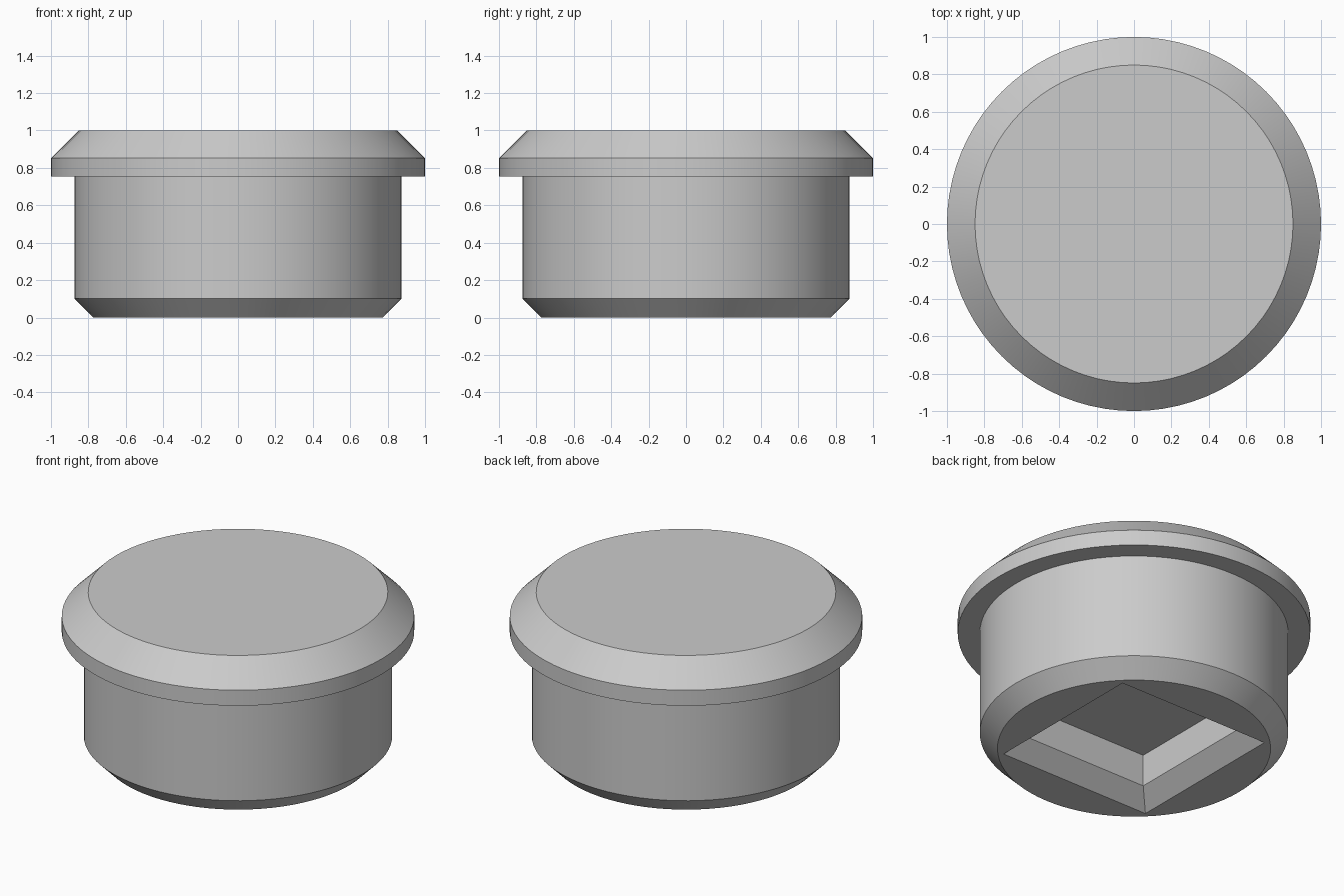
import bpy, bmesh, math

if "Cube" in bpy.data.objects:
    bpy.data.objects.remove(bpy.data.objects["Cube"])

SEGMENTS = 80
# Outer silhouette as (radius, height), bottom to top
PROFILE = [(0.775, 0), (0.875, 0.102), (0.875, 0.755), (1, 0.755), (1, 0.852), (0.85, 1)]
# Square socket as (half side, height), mouth to roof
SOCKET = [(0.525, 0), (0.425, 0.1), (0.425, 0.3)]


def ring(bm, radius, z, count, turn=0.0):
    angles = [turn + 2 * math.pi * i / count for i in range(count)]
    return [bm.verts.new((radius * math.cos(a), radius * math.sin(a), z)) for a in angles]


def bridge(bm, rings):
    for a, b in zip(rings, rings[1:]):
        for i in range(len(a)):
            j = (i + 1) % len(a)
            bm.faces.new((a[i], a[j], b[j], b[i]))


def loop_edges(bm, verts):
    return [bm.edges.get((v, verts[i - 1])) for i, v in enumerate(verts)]


bm = bmesh.new()
# Turned body with flange and flat top
outer = [ring(bm, r, z, SEGMENTS) for r, z in PROFILE]
bridge(bm, outer)
bm.faces.new(outer[-1])

# Chamfered square socket in the underside
inner = [ring(bm, s * math.sqrt(2), z, 4, math.pi / 4) for s, z in SOCKET]
bridge(bm, inner)
bm.faces.new(inner[-1])

# Flat underside between the rim and the socket mouth
bmesh.ops.triangle_fill(bm, use_beauty=True, normal=(0, 0, -1),
                        edges=loop_edges(bm, outer[0]) + loop_edges(bm, inner[0]))
bmesh.ops.recalc_face_normals(bm, faces=bm.faces)

mesh = bpy.data.meshes.new("plug")
bm.to_mesh(mesh)
bm.free()
plug = bpy.data.objects.new("plug", mesh)
bpy.context.collection.objects.link(plug)

grey = bpy.data.materials.new("plain grey")
grey.diffuse_color = (0.6, 0.6, 0.6, 1)
grey.use_nodes = True
grey.node_tree.nodes["Principled BSDF"].inputs["Base Color"].default_value = grey.diffuse_color
mesh.materials.append(grey)

bpy.context.view_layer.objects.active = plug
plug.select_set(True)
bpy.ops.object.shade_smooth_by_angle(angle=math.radians(30))
